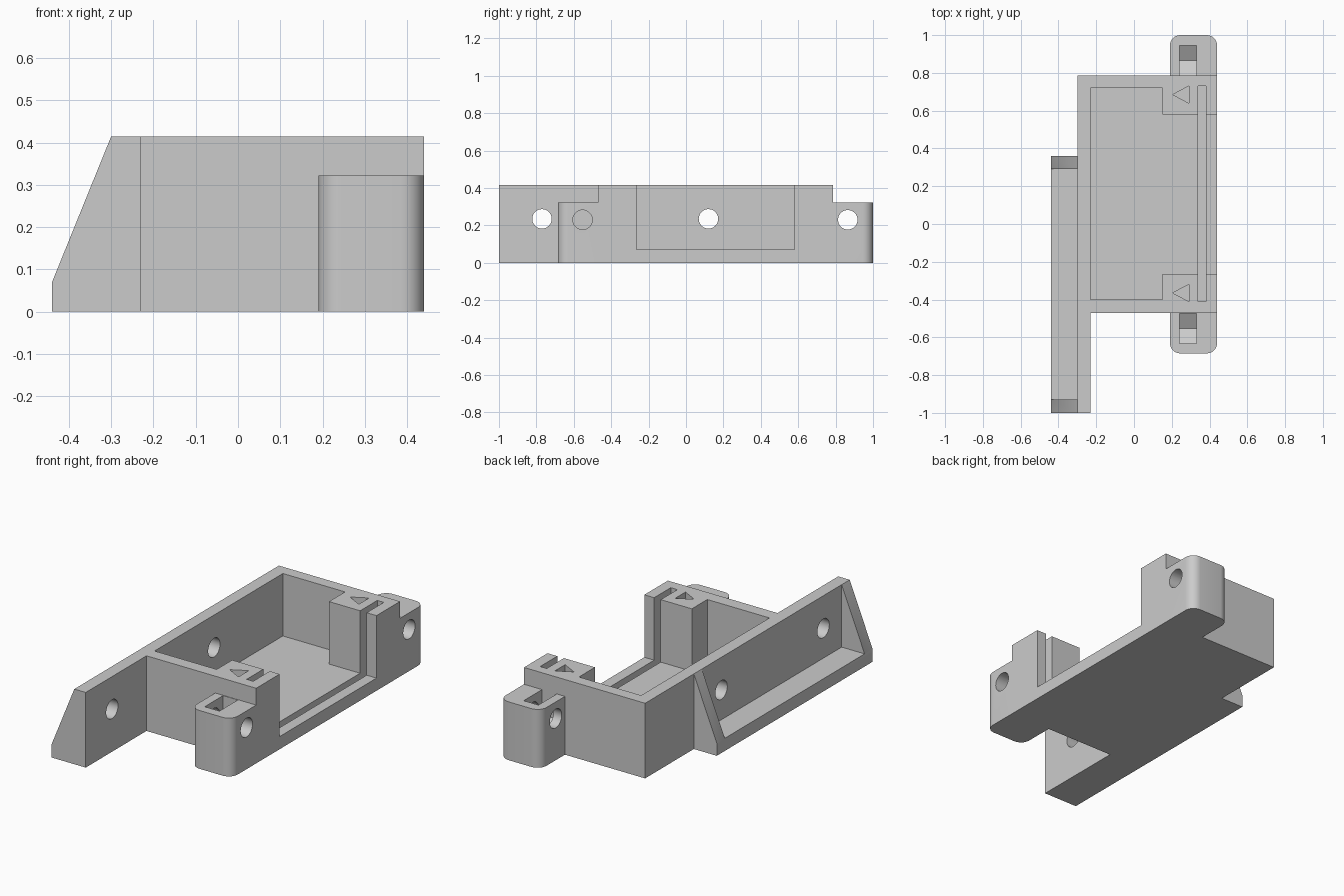
import bpy, bmesh, math
from mathutils import Vector

if "Cube" in bpy.data.objects:
    bpy.data.objects.remove(bpy.data.objects["Cube"], do_unlink=True)

grey = bpy.data.materials.new("plain grey")
grey.use_nodes = True
grey.diffuse_color = (0.6, 0.6, 0.6, 1)
grey.node_tree.nodes["Principled BSDF"].inputs["Base Color"].default_value = (0.6, 0.6, 0.6, 1)

TOP, FLOOR, OVER = 0.415, 0.07, 0.6


def prism(name, points, axis, start, end, round_x=None):
    """Extrude an outline along x, y or z; optionally round chosen corners."""
    place = {"x": lambda a, b: (start, a, b),
             "y": lambda a, b: (a, start, b),
             "z": lambda a, b: (a, b, start)}[axis]
    bm = bmesh.new()
    face = bm.faces.new([bm.verts.new(place(a, b)) for a, b in points])
    grown = bmesh.ops.extrude_face_region(bm, geom=[face])["geom"]
    shift = Vector([end - start if axis == c else 0 for c in "xyz"])
    bmesh.ops.translate(bm, vec=shift, verts=[g for g in grown if isinstance(g, bmesh.types.BMVert)])
    bmesh.ops.recalc_face_normals(bm, faces=bm.faces)
    if round_x is not None:
        edges = [e for e in bm.edges if all(abs(v.co.y - round_x) < 1e-4 for v in e.verts)
                 and abs(e.verts[0].co.z - e.verts[1].co.z) > 0.1]
        bmesh.ops.bevel(bm, geom=edges, offset=0.055, segments=8, profile=0.5, affect="EDGES")
    mesh = bpy.data.meshes.new(name)
    bm.to_mesh(mesh)
    bm.free()
    mesh.materials.append(grey)
    obj = bpy.data.objects.new(name, mesh)
    bpy.context.collection.objects.link(obj)
    return obj


def rect(a0, a1, b0, b1):
    return [(a0, b0), (a1, b0), (a1, b1), (a0, b1)]


def ring(a, b, radius, sides, turn=0):
    angles = [turn + math.tau * i / sides for i in range(sides)]
    return [(a + radius * math.cos(t), b + radius * math.sin(t)) for t in angles]


def cut(target, *cutter):
    tool = prism("cutter", *cutter)
    tool.hide_render = True
    mod = target.modifiers.new("cut", "BOOLEAN")
    mod.operation, mod.solver, mod.object = "DIFFERENCE", "EXACT", tool
    bpy.context.view_layer.objects.active = target
    bpy.ops.object.modifier_apply(modifier=mod.name)
    bpy.data.objects.remove(tool, do_unlink=True)


# Tray with the long back plate
tray = prism("tray", [(-0.30, -1), (-0.23, -1), (-0.23, -0.47), (0.44, -0.47),
                      (0.44, 0.785), (-0.30, 0.785)], "z", 0, TOP)
# Cavity, open on the left between two corner pillars
cut(tray, [(-0.23, -0.40), (0.15, -0.40), (0.15, -0.265), (OVER, -0.265), (OVER, 0.58),
           (0.15, 0.58), (0.15, 0.72), (-0.23, 0.72)], "z", FLOOR, OVER)
# Panel groove across the pillars and floor
cut(tray, rect(0.34, 0.38, -0.41, 0.73), "z", 0.035, OVER)
# Arrow recesses on the pillar tops
for y in (-0.365, 0.685):
    cut(tray, [(0.205, y), (0.29, y - 0.045), (0.29, y + 0.045)], "z", TOP - 0.035, OVER)
# Screw holes in the back plate
for y in (-0.77, 0.12):
    cut(tray, ring(y, 0.235, 0.052, 32), "x", -0.4, -0.1)

# Sloped gussets joined by a low shelf
shelf = prism("shelf_with_gussets", [(-0.44, 0), (-0.30, 0), (-0.30, TOP), (-0.44, FLOOR)],
              "y", -1, 0.36)
cut(shelf, rect(-OVER, -0.2, -0.93, 0.29), "z", FLOOR, OVER)

# Mounting ears with a cross hole and a nut pocket
ears = []
for name, wall, tip, hole in (("front_ear", -0.47, -0.685, -0.553), ("back_ear", 0.785, 1.0, 0.865)):
    ear = prism(name, rect(0.19, 0.44, min(wall, tip), max(wall, tip)), "z", 0, 0.322, tip)
    cut(ear, ring(hole, 0.23, 0.052, 32), "x", 0, OVER)
    r = 0.08 / math.cos(math.pi / 6)
    cut(ear, [(hole - 0.08, OVER), (hole - 0.08, 0.23 - r / 2), (hole, 0.23 - r),
              (hole + 0.08, 0.23 - r / 2), (hole + 0.08, OVER)], "x", 0.24, 0.33)
    ears.append(ear)

# Smooth the rounded surfaces, keep sharp edges
bpy.ops.object.select_all(action="DESELECT")
for obj in [tray, shelf] + ears:
    obj.select_set(True)
bpy.context.view_layer.objects.active = tray
bpy.ops.object.shade_smooth_by_angle(angle=math.radians(30))
